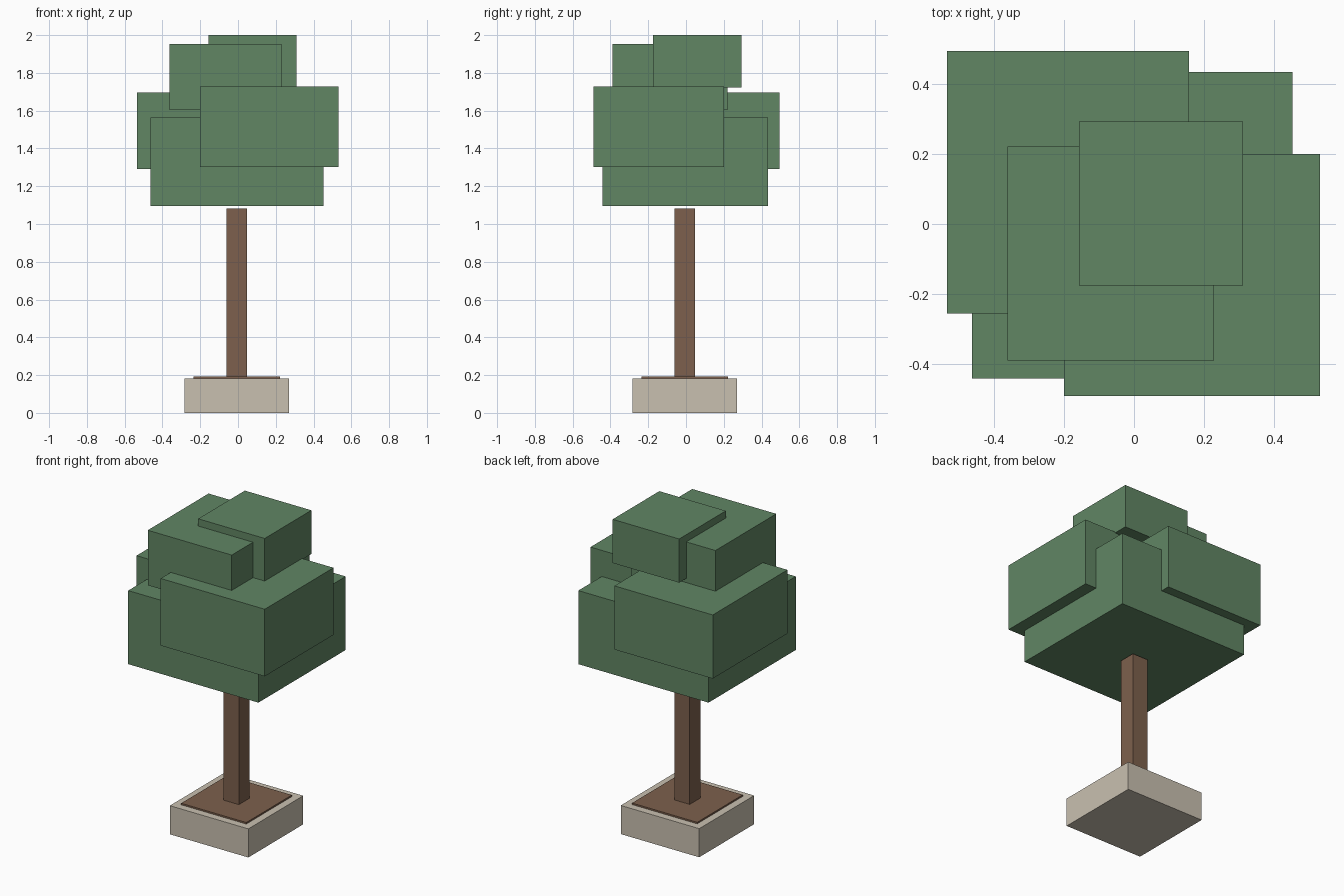
import bpy
from mathutils import Vector

if "Cube" in bpy.data.objects:
    bpy.data.objects.remove(bpy.data.objects["Cube"], do_unlink=True)


def make_material(name, rgb):
    mat = bpy.data.materials.new(name)
    mat.use_nodes = True
    color = (*rgb, 1.0)
    mat.diffuse_color = color
    bsdf = next(n for n in mat.node_tree.nodes if n.type == "BSDF_PRINCIPLED")
    bsdf.inputs["Base Color"].default_value = color
    return mat


def box(name, low, high, mat):
    """Flat-sided block spanning two opposite corners."""
    low, high = Vector(low), Vector(high)
    bpy.ops.mesh.primitive_cube_add(size=1, location=(low + high) / 2)
    obj = bpy.context.object
    obj.name = name
    obj.scale = high - low
    bpy.ops.object.transform_apply(location=False, rotation=False, scale=True)
    obj.data.materials.append(mat)
    return obj


def square_post(name, half, bottom, top, mat):
    """Square block centred on the trunk axis."""
    c = -0.006
    return box(name, (c - half, c - half, bottom), (c + half, c + half, top), mat)


leaf = make_material("leaf green", (0.119, 0.238, 0.127))
wood = make_material("bark brown", (0.205, 0.118, 0.074))
stone = make_material("pale stone", (0.584, 0.527, 0.434))

# Planter, soil and trunk
square_post("planter", 0.276, 0.0, 0.182, stone)
square_post("soil", 0.229, 0.182, 0.192, wood)
square_post("trunk", 0.054, 0.19, 1.083, wood)

# Overlapping foliage blocks
box("foliage_base", (-0.463, -0.442, 1.095), (0.453, 0.435, 1.563), leaf)
box("foliage_front", (-0.20, -0.491, 1.302), (0.532, 0.20, 1.729), leaf)
box("foliage_back", (-0.535, -0.256, 1.29), (0.157, 0.495, 1.695), leaf)
box("foliage_upper", (-0.362, -0.39, 1.604), (0.229, 0.221, 1.954), leaf)
box("foliage_top", (-0.157, -0.176, 1.722), (0.311, 0.293, 2.0), leaf)
